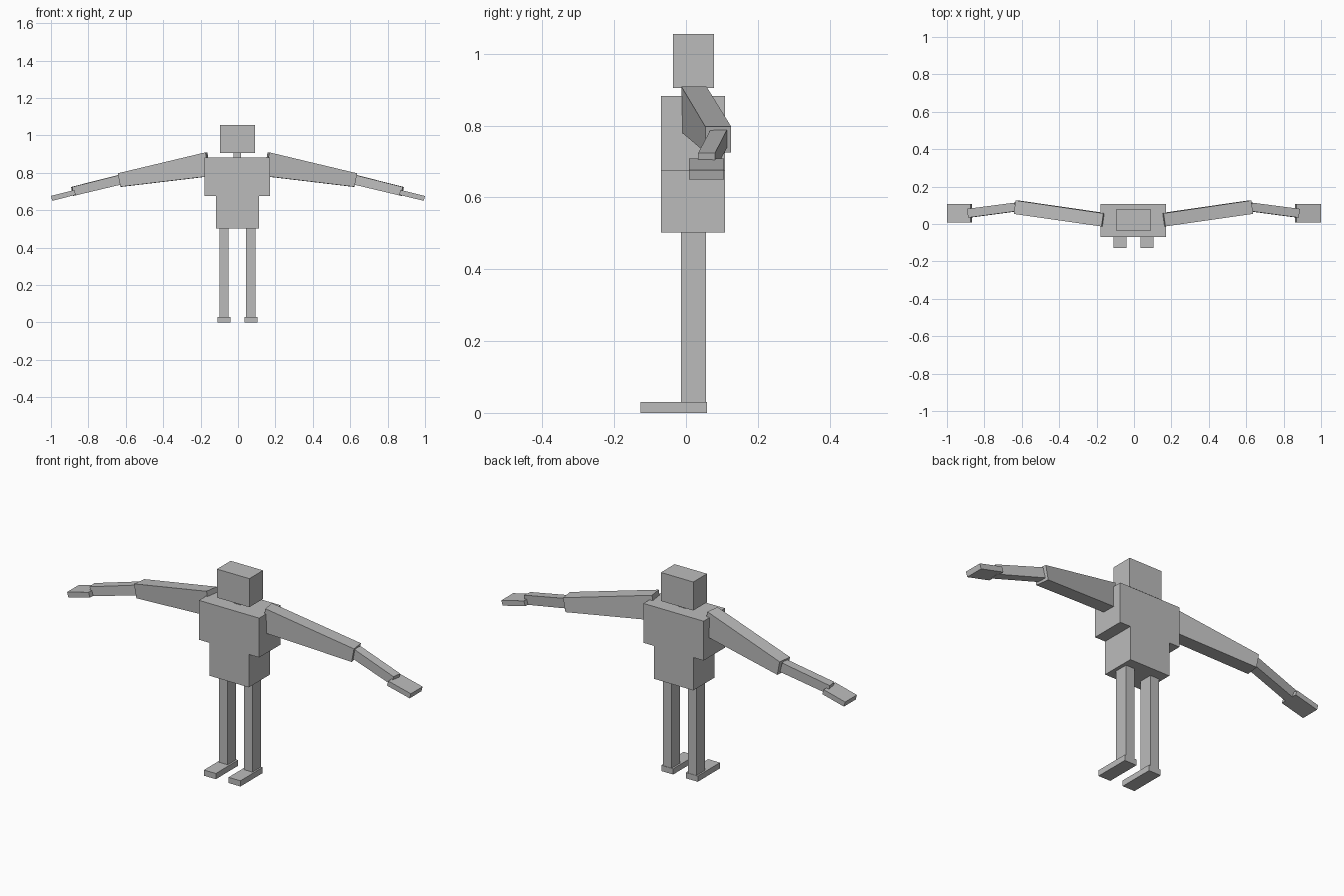
import bpy
import bmesh

if "Cube" in bpy.data.objects:
    bpy.data.objects.remove(bpy.data.objects["Cube"])

grey = bpy.data.materials.new("plain_grey")
grey.diffuse_color = (0.5, 0.5, 0.5, 1)
grey.use_nodes = True
grey.node_tree.nodes["Principled BSDF"].inputs["Base Color"].default_value = grey.diffuse_color
CX = -0.003  # the body sits slightly off the arm-span centre


def prism(name, corners):
    """Closed six-sided block from two matching end loops of four points."""
    bm = bmesh.new()
    a, b = [[bm.verts.new(p) for p in loop] for loop in corners]
    bm.faces.new(a)
    bm.faces.new(b)
    for i in range(4):
        j = (i + 1) % 4
        bm.faces.new((a[i], a[j], b[j], b[i]))
    bmesh.ops.recalc_face_normals(bm, faces=bm.faces)
    mesh = bpy.data.meshes.new(name)
    bm.to_mesh(mesh)
    bm.free()
    mesh.materials.append(grey)
    obj = bpy.data.objects.new(name, mesh)
    bpy.context.collection.objects.link(obj)


def box(name, x0, x1, y0, y1, z0, z1):
    prism(name, [[(x + CX, y0, z0), (x + CX, y1, z0), (x + CX, y1, z1), (x + CX, y0, z1)]
                 for x in (x0, x1)])


def limb(name, side, inner, outer):
    """Tapered block; each end is (x top, x bottom, y front, y back, z top, z bottom, yaw shift)."""
    loops = []
    for xt, xb, yf, yb, zt, zb, s in (inner, outer):
        loops.append([(side * x + CX, y, z) for x, y, z in
                      ((xt + s, yf, zt), (xt - s, yb, zt), (xb - s, yb, zb), (xb + s, yf, zb))])
    prism(name, loops)


# Head, neck and stepped torso
box("head", -0.094, 0.094, -0.036, 0.078, 0.905, 1.055)
box("neck", -0.02, 0.02, 0.0, 0.04, 0.87, 0.915)
box("chest", -0.175, 0.175, -0.07, 0.108, 0.675, 0.882)
box("waist", -0.115, 0.115, -0.07, 0.108, 0.502, 0.675)

for side, tag in ((1, "left"), (-1, "right")):
    # Legs and feet
    xs = sorted((side * 0.047, side * 0.097))
    box("leg_" + tag, *xs, -0.014, 0.056, 0.028, 0.502)
    xs = sorted((side * 0.037, side * 0.106))
    box("foot_" + tag, *xs, -0.127, 0.058, 0.0, 0.03)
    # Outstretched arms, swept slightly back and then forward
    limb("upper_arm_" + tag, side,
         (0.166, 0.143, -0.013, 0.057, 0.909, 0.782, 0.005),
         (0.635, 0.621, 0.054, 0.126, 0.797, 0.725, 0.005))
    limb("forearm_" + tag, side,
         (0.633, 0.620, 0.068, 0.114, 0.788, 0.738, -0.003),
         (0.887, 0.876, 0.034, 0.081, 0.724, 0.677, -0.003))
    # Flat hands
    tip = 1.0 - side * CX
    limb("hand_" + tag, side,
         (0.872, 0.864, 0.008, 0.106, 0.708, 0.682, 0),
         (tip, tip - 0.007, 0.008, 0.106, 0.676, 0.65, 0))
